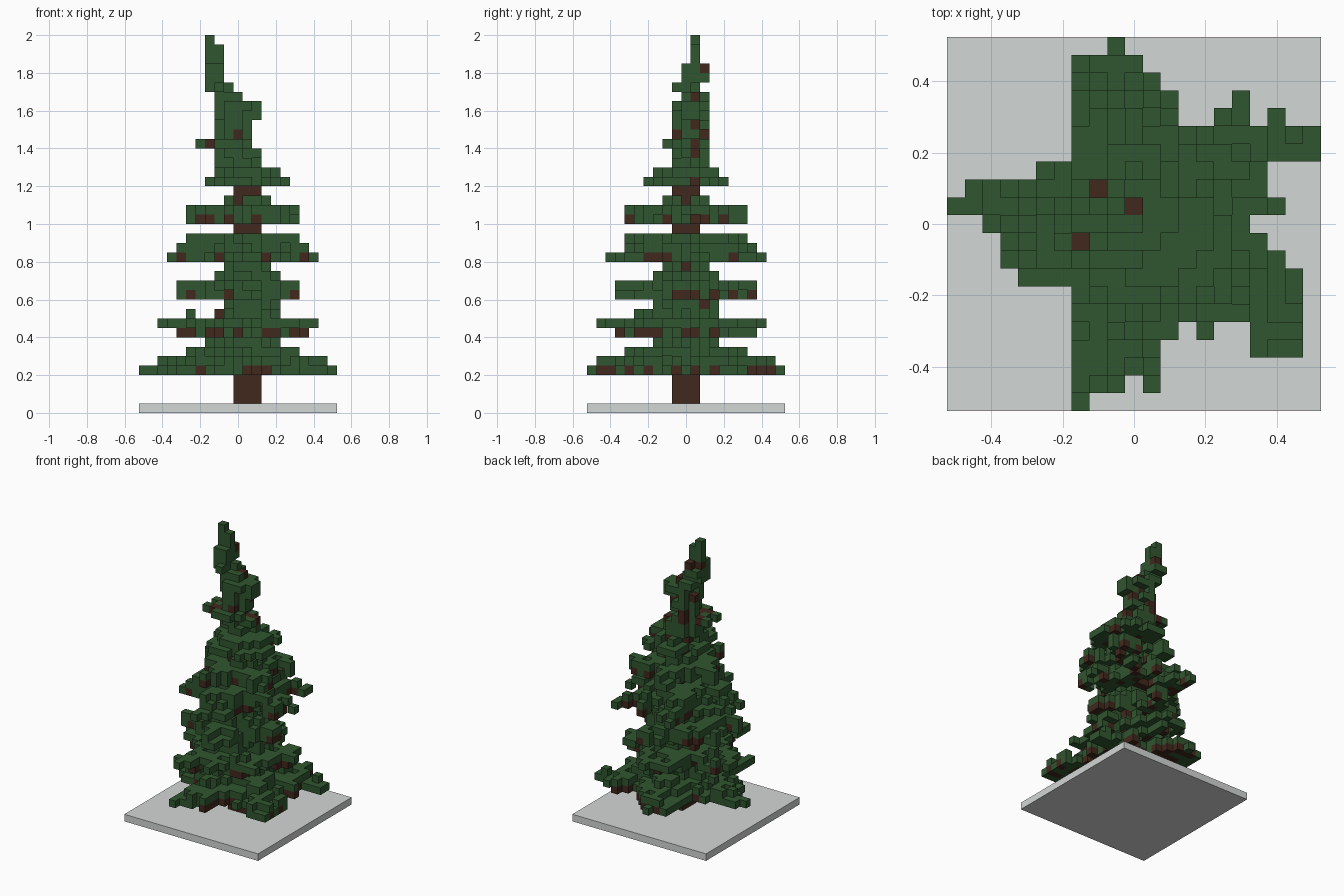
import bpy
import bmesh
import random
from mathutils import Vector

random.seed(7)
CELL = 0.05

start_cube = bpy.data.objects.get("Cube")
if start_cube:
    bpy.data.objects.remove(start_cube, do_unlink=True)


def make_material(name, colour):
    mat = bpy.data.materials.new(name)
    mat.use_nodes = True
    mat.diffuse_color = (*colour, 1)
    shader = mat.node_tree.nodes["Principled BSDF"]
    shader.inputs["Base Color"].default_value = (*colour, 1)
    return mat


GREEN = make_material("needle green", (0.03, 0.092, 0.029))
BROWN = make_material("bark brown", (0.052, 0.021, 0.012))
GREY = make_material("stone grey", (0.65, 0.68, 0.66))

# How far the boughs reach on each side, lane by lane
LEFT_REACH = [9, 8, 9, 8, 7, 6, 8, 7, 7, 10, 10]
RIGHT_REACH = [3, 3, 6, 7, 7, 8, 10, 9, 5, 3, 3]
BACK_REACH = [9, 9, 10, 9, 8, 7, 5, 5, 6, 7, 5, 6]
FRONT_REACH = [10, 9, 9, 8, 9, 6, 5, 6, 5, 5, 7, 7, 7]

# Reach of each layer in the tiers; a tier starts every four layers
TIERS = {
    "lowest_tier": [10, 9, 6, 4],
    "second_tier": [7, 9, 4, 4],
    "third_tier": [7, 7, 4, 3],
    "fourth_tier": [8, 7, 6],
    "fifth_tier": [6, 6, 3],
    "sixth_tier": [5, 4],
}

# Leaning crown, bottom to top: layers, right end, left end, depth
CROWN = [(2, -2, 2, 2), (1, -4, 1, 3), (2, -2, 1, 2), (2, -2, 2, 2), (1, -2, 0, 1),
         (1, -3, -1, 2), (2, -3, -2, 1), (2, -3, -2, 0), (1, -3, -3, 0)]


def block(x0, x1, y0, y1):
    return {(x, y) for x in range(x0, x1 + 1) for y in range(y0, y1 + 1)}


# Outline of all the boughs from above
outline = block(-3, 6, -5, 5)
for sign, reaches in ((1, LEFT_REACH), (-1, RIGHT_REACH)):
    for y, tip in enumerate(reaches, -5):
        outline |= {(sign * x, y) for x in range(4, tip + 1)}
for sign, reaches in ((1, BACK_REACH), (-1, FRONT_REACH)):
    for x, tip in enumerate(reaches, -3):
        outline |= {(x, sign * y) for y in range(4, tip + 1)}


def radius(x, y, box):
    x0, x1, y0, y1 = box
    dx = (2 * x - x0 - x1) / (x1 - x0 + 1)
    dy = (2 * y - y0 - y1) / (y1 - y0 + 1)
    return dx * dx + dy * dy


def worn(cells, box, start, chance):
    """Drop random cells away from the middle."""
    return {c for c in sorted(cells)
            if radius(*c, box) < start or random.random() > chance}


def bough_layer(box, turns):
    """Ragged star of boughs that follows the turned, scaled outline."""
    reach = box[1]
    cells = set()
    for x, y in block(*box) & outline:
        u, v = 9.4 * x / (reach if x > 0 else reach - 1), 9.4 * y / reach
        for _ in range(turns):
            u, v = -v, u
        if (round(u), round(v)) in outline:
            cells.add((x, y))
    return worn(cells, box, 0.2, 0.25)


def core_layer(box):
    cells = {c for c in block(*box) if radius(*c, box) <= 1}
    return worn(cells, box, 0.5, 0.25)


def tier_layer(z, reach, turns):
    """Extents and cells of one layer."""
    if z == 4:
        return (-reach, reach, -reach, reach), outline
    if reach > 5:
        box = (1 - reach, reach, -reach, reach)
        return box, bough_layer(box, turns)
    box = (2 - reach, reach, 1 - reach, reach - 1)
    return box, core_layer(box)


# Trunk
trunk = {(x, y, z) for x, y in block(0, 2, -1, 1) for z in range(1, 25)}
parts = {"trunk": (trunk, BROWN)}
solid = set(trunk)


def add_part(name, leaves, boughs):
    """Store the needles and bare wood of one part of the tree."""
    boughs = boughs - solid
    leaves = leaves - solid - boughs
    parts[name + "_foliage"] = (leaves, GREEN)
    parts[name + "_boughs"] = (boughs, BROWN)
    solid.update(leaves, boughs)


# Tiers of boughs, with bare wood under the needles
for turns, (name, reaches) in enumerate(TIERS.items()):
    leaves, boughs = set(), set()
    first = 4 + 4 * turns
    layers = [tier_layer(z, reach, turns) for z, reach in enumerate(reaches, first)]
    cover = layers[1][1]
    for z, (box, flat) in enumerate(layers, first):
        wide = len(flat) > 50
        for x, y in sorted(flat):
            r = radius(x, y, box)
            if z == first:
                chance = (0.65 if z < 9 else 0.4) if (x, y) in cover else 0
            else:
                chance = 0 if wide else 0.04
            group = boughs if random.random() < chance else leaves
            group.add((x, y, z))
            # upright sprigs
            if wide and z < 14 and 0.05 < r < 0.4 and random.random() < 0.06:
                leaves.add((x, y, z + 1))
    add_part(name, leaves, boughs)

# Crown
leaves, boughs = set(), set()
z = 26
for count, right, left, depth in CROWN:
    for _ in range(count):
        for x, y in sorted(core_layer((right, left, 1 - depth, 1 + min(depth, 1)))):
            bare = depth > 0 and random.random() < (0.3 if depth == 3 else 0.08)
            (boughs if bare else leaves).add((x, y, z))
        z += 1
add_part("crown", leaves, boughs)

SIDES = [Vector(d) for d in ((1, 0, 0), (-1, 0, 0), (0, 1, 0), (0, -1, 0), (0, 0, 1), (0, 0, -1))]


def add_cells(name, cells, mat):
    """Mesh the outer faces of a group of cells."""
    bm = bmesh.new()
    for cell in sorted(cells):
        centre = Vector(cell) + Vector((0, 0, 0.5))
        for d in SIDES:
            if tuple(int(a + b) for a, b in zip(cell, d)) in solid:
                continue
            a = Vector((d.y, d.z, d.x))
            b = d.cross(a)
            ring = (a + b, b - a, -a - b, a - b)
            bm.faces.new([bm.verts.new((centre + (d + c) / 2) * CELL) for c in ring])
    bmesh.ops.remove_doubles(bm, verts=bm.verts, dist=CELL / 100)
    mesh = bpy.data.meshes.new(name)
    bm.to_mesh(mesh)
    bm.free()
    mesh.materials.append(mat)
    bpy.context.collection.objects.link(bpy.data.objects.new(name, mesh))


for name, (cells, mat) in parts.items():
    if cells:
        add_cells(name, cells, mat)

# Ground slab
bpy.ops.mesh.primitive_cube_add(size=1, location=(0, 0, CELL / 2))
slab = bpy.context.object
slab.name = "ground_slab"
slab.scale = (21 * CELL, 21 * CELL, CELL)
slab.data.materials.append(GREY)
